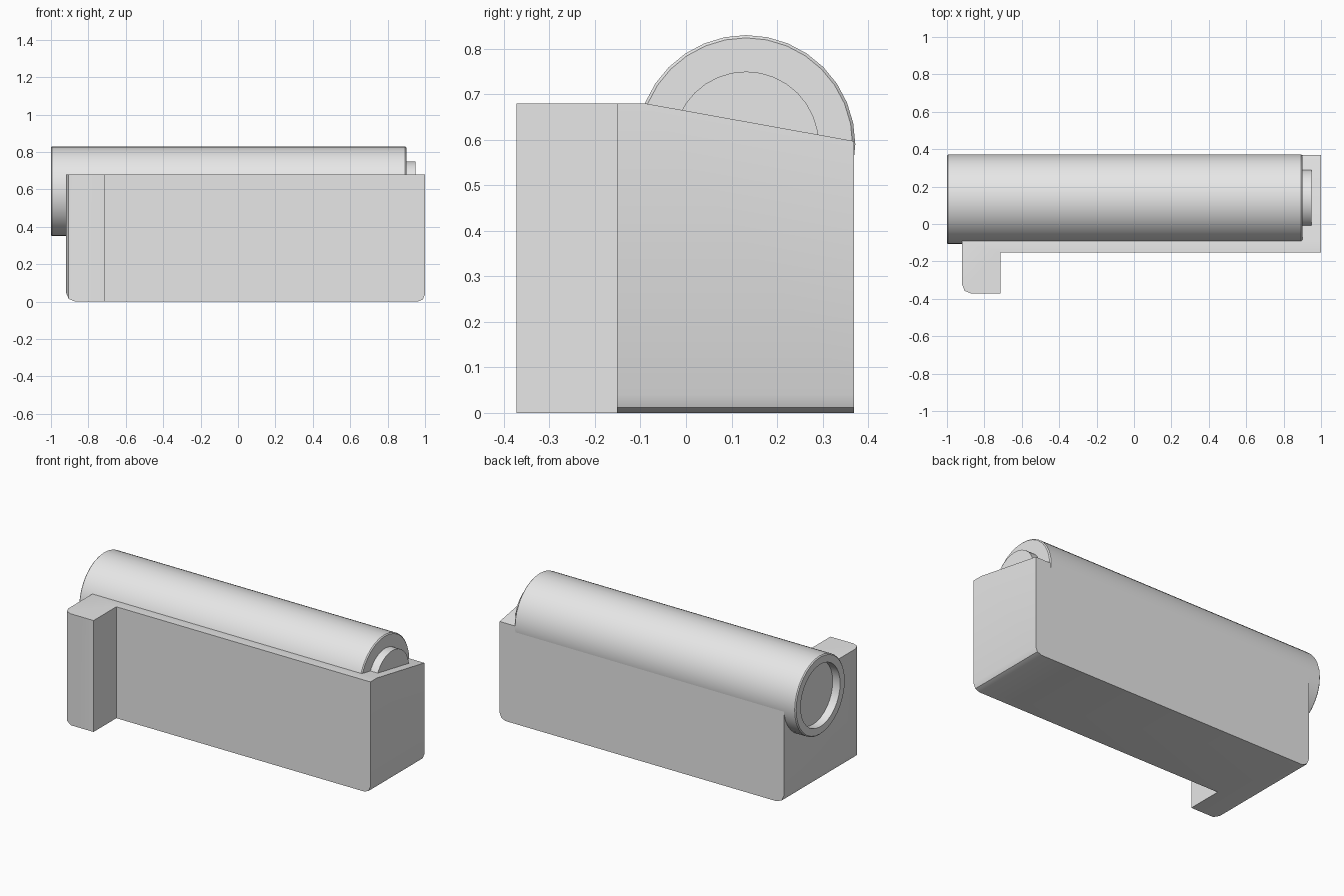
import bpy, bmesh, math
from mathutils import Matrix, Vector

cube = bpy.data.objects.get("Cube")
if cube:
    bpy.data.objects.remove(cube)

grey = bpy.data.materials.new("light grey")
grey.use_nodes = True
colour = (0.8, 0.8, 0.8, 1)
grey.diffuse_color = colour
grey.node_tree.nodes["Principled BSDF"].inputs["Base Color"].default_value = colour


def finish(bm, name):
    bmesh.ops.recalc_face_normals(bm, faces=bm.faces)
    mesh = bpy.data.meshes.new(name)
    bm.to_mesh(mesh)
    bm.free()
    mesh.materials.append(grey)
    obj = bpy.data.objects.new(name, mesh)
    bpy.context.collection.objects.link(obj)
    bpy.ops.object.select_all(action='DESELECT')
    obj.select_set(True)
    bpy.context.view_layer.objects.active = obj
    bpy.ops.object.shade_smooth_by_angle(angle=math.radians(30))
    return obj


def round_edges(bm, test, radius):
    edges = [e for e in bm.edges if all(test(v.co) for v in e.verts)]
    bmesh.ops.bevel(bm, geom=edges, offset=radius, segments=2,
                    profile=0.5, affect='EDGES')


def lathe(name, profile, steps=32):
    """Revolve (x, radius) points around the roller axis."""
    bm = bmesh.new()
    verts = [bm.verts.new((x, 0, r)) for x, r in profile]
    edges = [bm.edges.new(pair) for pair in zip(verts, verts[1:])]
    bmesh.ops.spin(bm, geom=verts + edges, cent=(0, 0, 0), axis=(1, 0, 0),
                   angle=math.tau, steps=steps)
    bmesh.ops.remove_doubles(bm, verts=bm.verts, dist=1e-4)
    bmesh.ops.translate(bm, verts=bm.verts, vec=(0, 0.132, 0.59))
    return finish(bm, name)


# Body: L-shaped footprint with a front flange at the right-hand end
left, right, front, back, top = -0.92, 1.0, -0.372, 0.369, 0.68
footprint = [(left, front), (-0.715, front), (-0.715, -0.152),
             (right, -0.152), (right, back), (left, back)]
bm = bmesh.new()
base = bm.faces.new([bm.verts.new((x, y, 0)) for x, y in footprint])
extruded = bmesh.ops.extrude_face_region(bm, geom=[base])["geom"]
bmesh.ops.translate(bm, vec=(0, 0, top),
                    verts=[g for g in extruded if isinstance(g, bmesh.types.BMVert)])
bmesh.ops.recalc_face_normals(bm, faces=bm.faces)

# Rounded corners: flange upright plus bottom edge, then the far bottom edge
near = lambda a, b: abs(a - b) < 1e-4
round_edges(bm, lambda c: near(c.x, left) and (near(c.y, front) or near(c.z, 0)), 0.05)
round_edges(bm, lambda c: near(c.x, right) and near(c.z, 0), 0.04)

# Sloped seat falling towards the back
slope = Vector((0, 0.083, 0.46)).normalized()
bmesh.ops.bisect_plane(bm, geom=bm.verts[:] + bm.edges[:] + bm.faces[:],
                       plane_co=(0, -0.09, top), plane_no=slope, clear_outer=True)
bmesh.ops.holes_fill(bm, edges=[e for e in bm.edges if e.is_boundary])
finish(bm, "body")

# Roller with softened rims and a shallow recess in one end
lathe("roller", [(-0.95, 0), (-0.95, 0.19), (-1, 0.19), (-1, 0.234), (-0.994, 0.24),
                 (0.894, 0.24), (0.9, 0.234), (0.9, 0)])

# Stub shaft on the other end
lathe("roller_stub", [(0.89, 0), (0.89, 0.16), (0.95, 0.16), (0.95, 0)])
